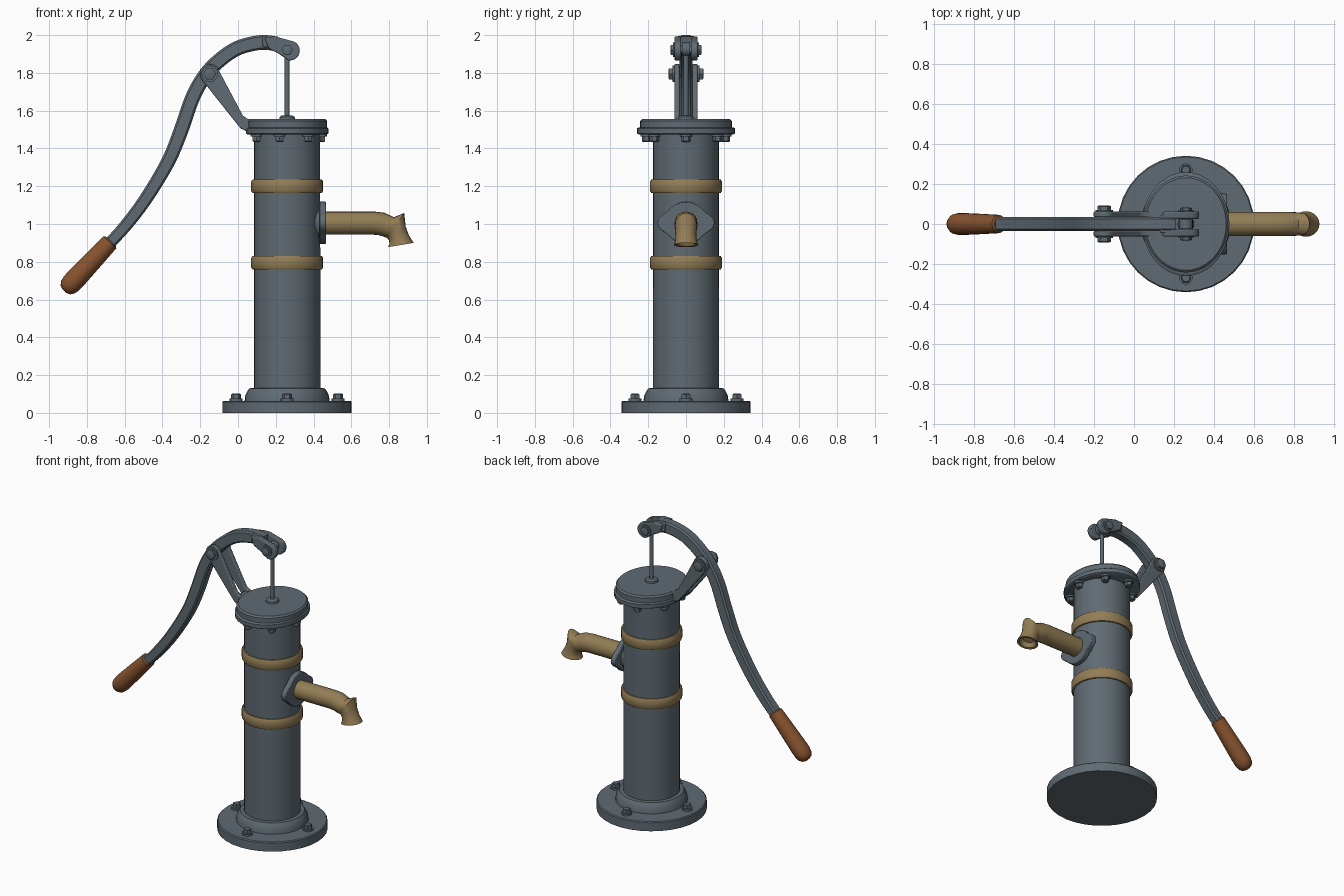
import bpy, bmesh, math
from mathutils import Vector

if "Cube" in bpy.data.objects:
    bpy.data.objects.remove(bpy.data.objects["Cube"])

CX = 0.26  # column axis


def mat(name, c):
    m = bpy.data.materials.new(name)
    m.diffuse_color = (*c, 1)
    m.use_nodes = True
    m.node_tree.nodes["Principled BSDF"].inputs["Base Color"].default_value = m.diffuse_color
    return m


IRON = mat("iron_grey", (0.115, 0.145, 0.168))
BRASS = mat("brass", (0.29, 0.205, 0.09))
WOOD = mat("wood_brown", (0.24, 0.085, 0.027))


def finish(name, bm, material, bevel=0.0, angle=35):
    bmesh.ops.recalc_face_normals(bm, faces=bm.faces)
    me = bpy.data.meshes.new(name)
    bm.to_mesh(me)
    bm.free()
    me.materials.append(material)
    ob = bpy.data.objects.new(name, me)
    bpy.context.collection.objects.link(ob)
    bpy.ops.object.select_all(action='DESELECT')
    bpy.context.view_layer.objects.active = ob
    ob.select_set(True)
    if bevel:
        b = ob.modifiers.new("bevel", 'BEVEL')
        b.width, b.segments, b.limit_method = bevel, 2, 'ANGLE'
        b.angle_limit = math.radians(40)
    bpy.ops.object.shade_smooth_by_angle(angle=math.radians(angle))
    return ob


def loft(name, rings, material, bevel=0.0):
    """Skin a list of equal-length point rings and cap both ends."""
    bm = bmesh.new()
    rows = [[bm.verts.new(p) for p in r] for r in rings]
    n = len(rows[0])
    for a, b in zip(rows, rows[1:]):
        for i in range(n):
            j = (i + 1) % n
            bm.faces.new((a[i], a[j], b[j], b[i]))
    bm.faces.new(rows[0])
    bm.faces.new(rows[-1])
    return finish(name, bm, material, bevel)


def lathe(name, profile, material, origin=(CX, 0, 0), axis=(0, 0, 1), n=32, sx=1.0, bevel=0.0):
    """Turn (radius, height) pairs about an axis; sx squashes the section."""
    q = Vector((0, 0, 1)).rotation_difference(Vector(axis).normalized())
    o = Vector(origin)
    rings = []
    for r, h in profile:
        rings.append([o + q @ Vector((r * sx * math.cos(2 * math.pi * i / n),
                                      r * math.sin(2 * math.pi * i / n), h)) for i in range(n)])
    return loft(name, rings, material, bevel)


def plate(name, pts, y0, y1, material=IRON, bevel=0.006):
    """Extrude an (x, z) outline from y0 to y1."""
    return loft(name, [[(x, y, z) for x, z in pts] for y in (y0, y1)], material, bevel)


def arc(cx, cz, r, a0, a1, n=10):
    return [(cx + r * math.cos(math.radians(a0 + (a1 - a0) * i / n)),
             cz + r * math.sin(math.radians(a0 + (a1 - a0) * i / n))) for i in range(n + 1)]


def bolt(name, o, axis, r, h):
    lathe(name + "_washer", [(r * 1.3, 0), (r * 1.3, h * 0.35)], IRON, o, axis, 16)
    lathe(name, [(r, 0), (r, h * 0.9), (r * 0.8, h)], IRON, o, axis, 6)


# base, collar and barrel
lathe("base", [(0.342, 0), (0.342, 0.058), (0.336, 0.064)], IRON)
lathe("collar", [(0.225, 0.06), (0.222, 0.09), (0.21, 0.115), (0.2, 0.13), (0.17, 0.132)], IRON)
lathe("barrel", [(0.176, 0.1), (0.175, 1.49)], IRON)
for i in range(4):
    a = i * math.pi / 2
    bolt(f"base_bolt_{i}", (CX + 0.27 * math.cos(a), 0.27 * math.sin(a), 0.062), (0, 0, 1), 0.026, 0.04)

# brass bands
for i, z in enumerate((0.795, 1.2)):
    lathe(f"band_{i}", [(0.172, z - 0.035), (0.184, z - 0.035), (0.19, z - 0.026),
                        (0.19, z + 0.026), (0.184, z + 0.035), (0.172, z + 0.035)], BRASS)

# oval top flange and lid
lathe("top_flange", [(0.25, 1.474), (0.26, 1.48), (0.26, 1.506), (0.25, 1.512)], IRON, n=40, sx=0.84)
lathe("lid", [(0.243, 1.508), (0.243, 1.545), (0.232, 1.555)], IRON, n=40, sx=0.87)
for i in range(7):
    a = i * 2 * math.pi / 7
    bolt(f"flange_bolt_{i}", (CX + 0.18 * math.cos(a), 0.215 * math.sin(a), 1.477), (0, 0, -1), 0.024, 0.042)

# piston rod and gland
lathe("rod_gland", [(0.042, 1.55), (0.04, 1.567), (0.03, 1.574)], IRON, n=20)
lathe("piston_rod", [(0.013, 1.55), (0.013, 1.92)], IRON, n=12)
lathe("rod_eye", [(0.035, -0.022), (0.035, 0.022)], IRON, (CX, 0, 1.925), (0, 1, 0), 16)

# bracket cheeks holding the lever
PX, PZ = -0.15, 1.795
cheek = arc(PX, PZ, 0.052, 35, 215) + [(-0.01, 1.535), (0.015, 1.505), (0.05, 1.49),
                                       (0.11, 1.49), (0.11, 1.555), (0.05, 1.557), (0.025, 1.575)]
for s, side in ((-1, "front"), (1, "back")):
    plate(f"bracket_{side}", cheek, s * 0.034, s * 0.062)
    bolt(f"pivot_bolt_{side}", (PX, s * 0.06, PZ), (0, s, 0), 0.034, 0.032)
plate("bracket_foot", [(0.0, 1.53), (0.04, 1.49), (0.12, 1.49), (0.12, 1.55), (0.03, 1.55)], -0.06, 0.06)
lathe("pivot_pin", [(0.02, -0.07), (0.02, 0.07)], IRON, (PX, 0, PZ), (0, 1, 0), 12)

# curved lever: smoothed path with a bevelled rectangular section
ctrl = [(0.205, 1.953), (0.12, 1.961), (0.0, 1.932), (-0.1, 1.865), (-0.175, 1.785), (-0.24, 1.67),
        (-0.30, 1.50), (-0.37, 1.33), (-0.49, 1.13), (-0.6, 0.985), (-0.69, 0.888)]
cv = [Vector((x, 0, z)) for x, z in ctrl]
path = []
for i in range(len(cv) - 1):
    p0, p1, p2, p3 = cv[max(i - 1, 0)], cv[i], cv[i + 1], cv[min(i + 2, len(cv) - 1)]
    for k in range(4):
        t = k / 4
        path.append(0.5 * (2 * p1 + (p2 - p0) * t + (2 * p0 - 5 * p1 + 4 * p2 - p3) * t * t
                           + (3 * p1 - p0 - 3 * p2 + p3) * t ** 3))
path.append(cv[-1])
rings = []
for i, p in enumerate(path):
    d = (path[min(i + 1, len(path) - 1)] - path[max(i - 1, 0)]).normalized()
    nrm = Vector((-d.z, 0, d.x))
    f = i / (len(path) - 1)
    h, w, c = 0.039 - 0.008 * max(0, f - 0.6) / 0.4, 0.034, 0.01
    sec = [(w, h - c), (w - c, h), (c - w, h), (-w, h - c), (-w, c - h), (c - w, -h), (w - c, -h), (w, c - h)]
    rings.append([p + nrm * b + Vector((0, a, 0)) for a, b in sec])
loft("lever", rings, IRON)

# fork at the lever head
fork = arc(0.275, 1.918, 0.052, -100, 70) + [(0.2, 1.992), (0.14, 1.99), (0.16, 1.93), (0.21, 1.905)]
for s, side in ((-1, "front"), (1, "back")):
    plate(f"fork_{side}", fork, s * 0.026, s * 0.062)
    bolt(f"fork_bolt_{side}", (CX, s * 0.06, 1.922), (0, s, 0), 0.03, 0.022)
plate("fork_bridge", [(0.13, 1.94), (0.2, 1.92), (0.21, 1.985), (0.13, 1.997)], -0.045, 0.045)
lathe("fork_pin", [(0.018, -0.065), (0.018, 0.065)], IRON, (CX, 0, 1.922), (0, 1, 0), 12)

# wooden grip
lathe("grip", [(0.036, -0.008), (0.046, 0), (0.05, 0.1), (0.055, 0.25), (0.055, 0.295), (0.049, 0.325),
               (0.035, 0.345), (0.014, 0.354)], WOOD, (-0.678, 0, 0.903), (-0.225, 0, -0.24), 20)

# spout boss: rounded middle with two ears
SZ = 1.006
outline = []
for i in range(48):
    a = 2 * math.pi * i / 48
    r = 0.112 + 0.04 * max(0, math.cos(2 * a)) ** 3 * (1 if abs(math.cos(a)) > 0.7 else 0)
    outline.append((r * math.cos(a), SZ + r * math.sin(a)))
loft("spout_flange", [[(x, y, z) for y, z in outline] for x in (0.43, 0.466)], IRON, 0.005)
lathe("spout_boss", [(0.105, 0.36), (0.085, 0.45)], IRON, (0, 0, SZ), (1, 0, 0), 24)

# brass spout: (top x, top z, bottom x, bottom z, half width), ending in a hollow mouth
secs = [(0.45, 1.066, 0.45, 0.944, 0.061), (0.72, 1.066, 0.71, 0.944, 0.061),
        (0.775, 1.06, 0.745, 0.941, 0.061), (0.825, 1.036, 0.775, 0.932, 0.06),
        (0.88, 1.058, 0.79, 0.925, 0.057), (0.888, 0.985, 0.8, 0.912, 0.055),
        (0.905, 0.94, 0.802, 0.895, 0.056), (0.93, 0.9, 0.793, 0.877, 0.064),
        (0.915, 0.9, 0.808, 0.882, 0.05), (0.885, 0.94, 0.82, 0.91, 0.04)]
rings = []
for tx, tz, bx, bz, w in secs:
    c, u = Vector(((tx + bx) / 2, 0, (tz + bz) / 2)), Vector(((tx - bx) / 2, 0, (tz - bz) / 2))
    rings.append([c + u * math.cos(2 * math.pi * i / 20) + Vector((0, w * math.sin(2 * math.pi * i / 20), 0))
                  for i in range(20)])
loft("spout", rings, BRASS)
